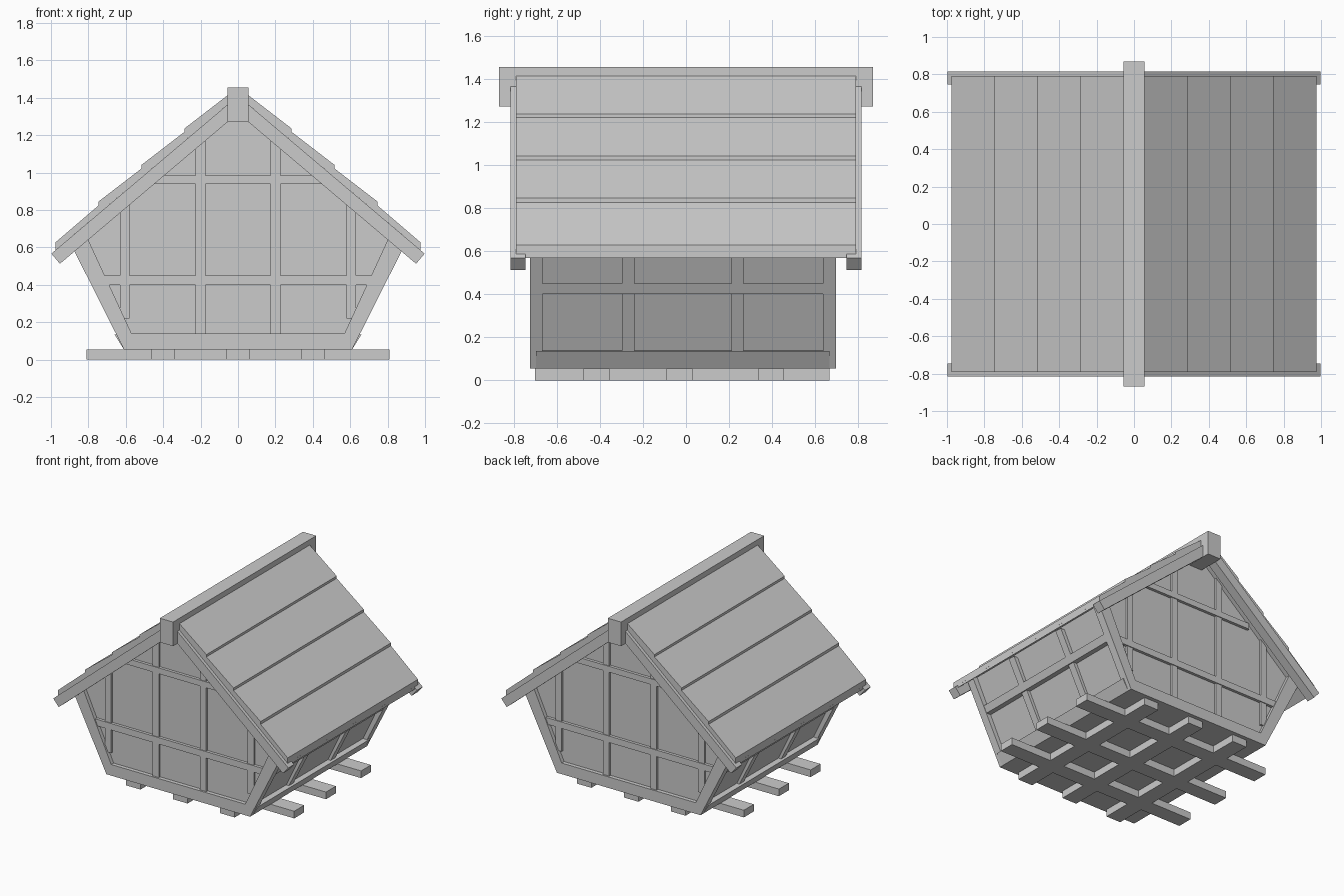
import bpy, bmesh

if "Cube" in bpy.data.objects:
    bpy.data.objects.remove(bpy.data.objects["Cube"])

YC = -0.015                 # the body sits slightly forward of centre
Y0, Y1 = YC - 0.71, YC + 0.71


def prism(name, pts, y0, y1):
    """Extrude an (x, z) outline from y0 to y1."""
    bm = bmesh.new()
    a = [bm.verts.new((x, y0, z)) for x, z in pts]
    b = [bm.verts.new((x, y1, z)) for x, z in pts]
    bm.faces.new(a)
    bm.faces.new(b[::-1])
    n = len(pts)
    for i in range(n):
        j = (i + 1) % n
        bm.faces.new((a[i], b[i], b[j], a[j]))
    bmesh.ops.recalc_face_normals(bm, faces=bm.faces)
    me = bpy.data.meshes.new(name)
    bm.to_mesh(me)
    bm.free()
    ob = bpy.data.objects.new(name, me)
    bpy.context.collection.objects.link(ob)
    return ob


def box(name, x0, x1, y0, y1, z0, z1):
    return prism(name, [(x0, z0), (x1, z0), (x1, z1), (x0, z1)], y0, y1)


def pair(name, pts, y0, y1):
    """Same outline on the right and mirrored on the left."""
    for side, s in (("right", 1), ("left", -1)):
        prism(f"{name}_{side}", [(s * x, z) for x, z in pts], y0, y1)


def roof(x):                # underside of the roof boarding
    return 1.391 - 0.845 * x


def wall(z):                # outer line of the sloping side wall
    return 0.61 + 0.505 * (z - 0.055)


# Ground beams, crossing at one level
for i, c in enumerate((-0.415, -0.03, 0.395)):
    box(f"cross_beam_{i}", -0.81, 0.81, c - 0.06, c + 0.06, 0, 0.055)
for i, c in enumerate((-0.4, 0, 0.4)):
    box(f"long_beam_{i}", c - 0.062, c + 0.062, -0.70, 0.665, 0, 0.055)

# Main wall body, recessed behind the frame
r = 0.033
prism("wall_body", [(-0.577, 0.055), (0.577, 0.055), (0.90 - r, 0.655),
                    (0, 1.395), (r - 0.90, 0.655), ], Y0 + 0.03, Y1 - 0.03)

# Timber framing on the front and back gables
for end, edge, d in (("front", Y0, 1), ("back", Y1, -1)):
    def span(depth, t=0.06):
        return sorted((edge + d * depth, edge + d * t))
    pair(f"{end}_corner_post", [(0.61, 0.055), (0.90, 0.63), (0.825, 0.694),
                                (0.53, 0.055)], *span(0))
    box(f"{end}_sill", -0.57, 0.57, *span(0), 0.055, 0.14)
    box(f"{end}_middle_rail", -0.71, 0.71, *span(0.008), 0.40, 0.45)
    box(f"{end}_upper_rail", -0.47, 0.47, *span(0.008), 0.94, 0.985)
    for part, x0, x1, z in (("inner", 0.175, 0.228, 0.10),
                            ("outer", 0.58, 0.632, 0.22)):
        pair(f"{end}_{part}_stud", [(x0, z), (x1, z), (x1, roof(x1)),
                                    (x0, roof(x0))], *span(0.014))

# Timber framing on the sloping sides
pair("side_sill", [(0.55, 0.055), (0.61, 0.055), (0.66, 0.135),
                   (0.60, 0.14)], Y0 + 0.03, Y1 - 0.03)
pair("side_rail", [(wall(0.40) - 0.06, 0.40), (wall(0.40) - 0.004, 0.40),
                   (wall(0.45) - 0.004, 0.45), (wall(0.45) - 0.06, 0.45)],
     Y0 + 0.03, Y1 - 0.03)
for i, c in enumerate((-0.268, 0.238)):
    pair(f"side_stud_{i}", [(wall(0.10) - 0.06, 0.10), (wall(0.10) - 0.012, 0.10),
                            (wall(0.63) - 0.012, 0.63), (wall(0.63) - 0.06, 0.63)],
         c - 0.028, c + 0.028)

# Roof boarding and the stepped planks above it
pair("roof_boarding", [(0, 1.391), (0, 1.411), (0.975, 0.587),
                       (0.975, 0.567)], -0.79, 0.79)
steps = [(0.975, 0.628, 0.825), (0.745, 0.846, 1.023),
         (0.515, 1.042, 1.219), (0.285, 1.237, 1.414)]
for i, (x, z0, z1) in enumerate(steps):
    xi = x - 0.23
    pair(f"roof_plank_{i}", [(x, 1.411 - 0.845 * x), (x, z0), (xi, z1),
                             (xi, 1.411 - 0.845 * xi)], -0.79, 0.79)

# Bargeboards at both gables and the ridge beam
for end, y0, y1 in (("front", -0.815, -0.745), ("back", 0.745, 0.815)):
    pair(f"{end}_bargeboard", [(0, 1.318), (0, 1.411), (0.998, 0.567),
                               (0.952, 0.513)], y0, y1)
box("ridge_beam", -0.056, 0.056, -0.868, 0.868, 1.27, 1.455)
